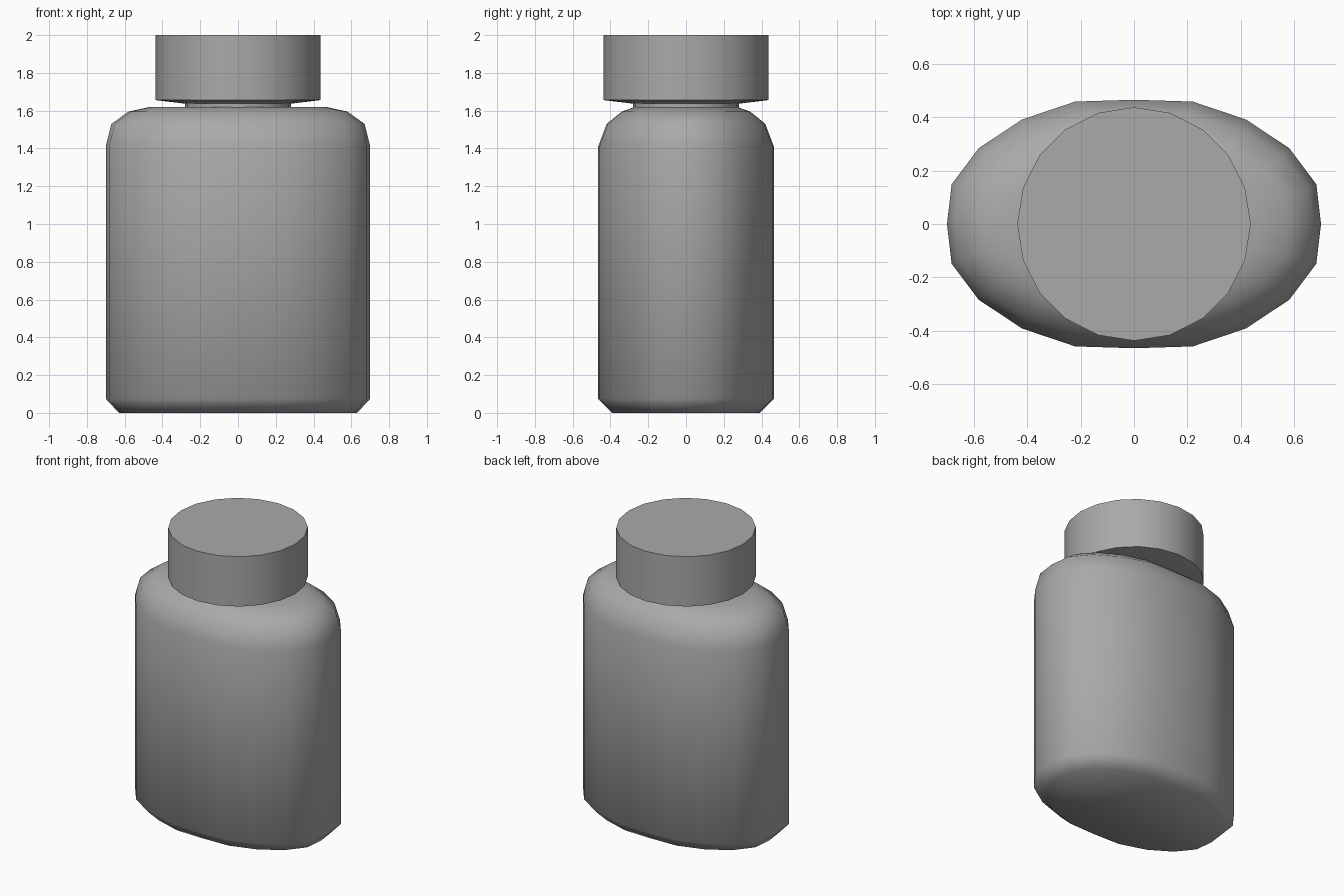
import bpy
import bmesh
from math import cos, sin, pi, radians

cube = bpy.data.objects.get("Cube")
if cube:
    bpy.data.objects.remove(cube)

SIDES = 20

grey = bpy.data.materials.new("plain_grey")
grey.use_nodes = True
grey.diffuse_color = (0.4, 0.4, 0.4, 1)
grey.node_tree.nodes["Principled BSDF"].inputs["Base Color"].default_value = (0.4, 0.4, 0.4, 1)


def loft(name, outline, rings, angle):
    """Stack scaled copies of a unit outline as (half width, half depth, z) and cap the ends."""
    bm = bmesh.new()
    loops = [[bm.verts.new((x * rx, y * ry, z)) for x, y in outline]
             for rx, ry, z in rings]
    n = len(outline)
    for low, high in zip(loops, loops[1:]):
        for i in range(n):
            j = (i + 1) % n
            bm.faces.new((low[i], low[j], high[j], high[i]))
    bm.faces.new(loops[0][::-1])
    bm.faces.new(loops[-1])
    bmesh.ops.recalc_face_normals(bm, faces=bm.faces)
    mesh = bpy.data.meshes.new(name)
    bm.to_mesh(mesh)
    bm.free()
    mesh.materials.append(grey)
    obj = bpy.data.objects.new(name, mesh)
    bpy.context.collection.objects.link(obj)
    bpy.ops.object.select_all(action="DESELECT")
    obj.select_set(True)
    bpy.context.view_layer.objects.active = obj
    bpy.ops.object.shade_smooth_by_angle(angle=radians(angle))
    return obj


# Outlines: a plain circle, and a fuller oval mirrored from one quarter
circle = [(cos(2 * pi * i / SIDES), sin(2 * pi * i / SIDES)) for i in range(SIDES)]
quarter = [(1, 0), (0.975, 0.32), (0.83, 0.61), (0.6, 0.84), (0.315, 0.985), (0, 1)]
half = quarter + [(-x, y) for x, y in quarter[-2::-1]]
oval = half + [(x, -y) for x, y in half[-2:0:-1]]

# Bottle body with chamfered base and rounded shoulders
loft("bottle_body", oval, [
    (0.63, 0.39, 0), (0.70, 0.465, 0.075), (0.70, 0.465, 1.41),
    (0.67, 0.42, 1.53), (0.58, 0.34, 1.595), (0.465, 0.27, 1.62)], 60)

# Short neck between shoulders and lid
loft("bottle_neck", circle, [(0.28, 0.28, 1.6), (0.28, 0.28, 1.65)], 30)

# Lid with a slightly conical underside
loft("lid", circle, [
    (0.28, 0.28, 1.637), (0.437, 0.437, 1.656), (0.437, 0.437, 2)], 30)
